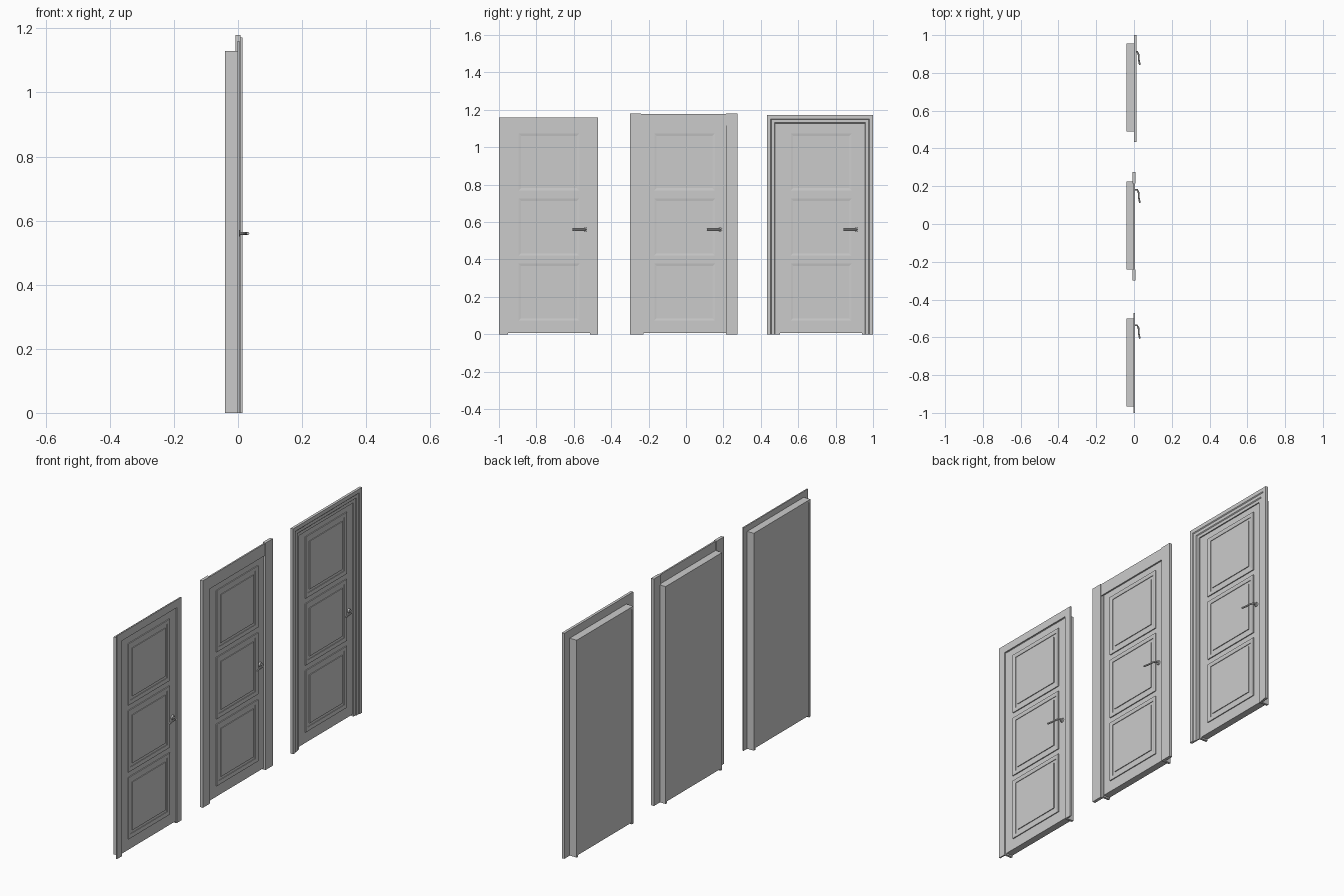
import bpy, bmesh
from math import pi
from mathutils import Matrix, Vector

if "Cube" in bpy.data.objects:
    bpy.data.objects.remove(bpy.data.objects["Cube"])

grey = bpy.data.materials.new("light grey")
grey.use_nodes = True
colour = (0.6, 0.6, 0.6, 1)
grey.diffuse_color = colour
grey.node_tree.nodes["Principled BSDF"].inputs["Base Color"].default_value = colour


def finish(bm, name, flip=False):
    """Turn a bmesh into a named object with consistent normals."""
    bmesh.ops.recalc_face_normals(bm, faces=bm.faces)
    if flip:
        bmesh.ops.reverse_faces(bm, faces=bm.faces)
    mesh = bpy.data.meshes.new(name)
    bm.to_mesh(mesh)
    bm.free()
    mesh.materials.append(grey)
    obj = bpy.data.objects.new(name, mesh)
    bpy.context.collection.objects.link(obj)
    return obj


def add_box(bm, low, high):
    low, high = Vector(low), Vector(high)
    place = Matrix.Translation((low + high) / 2) @ Matrix.Diagonal((*(high - low), 1))
    return bmesh.ops.create_cube(bm, size=1, matrix=place)["verts"]


def add_ring(bm, profile, y0, y1, z0, z1, closed=False):
    """Sweep an (outward, x) profile round an opening with mitred corners.
    When not closed, the bottom is left open like a door casing."""
    path = [(y0, z0, -1, -1 if closed else 0), (y0, z1, -1, 1),
            (y1, z1, 1, 1), (y1, z0, 1, -1 if closed else 0)]
    loops = [[bm.verts.new((x, y + sy * d, z + sz * d)) for d, x in profile]
             for y, z, sy, sz in path]
    n = len(profile)
    for a, b in zip(loops, loops[1:] + loops[:1] if closed else loops[1:]):
        for i in range(n):
            j = (i + 1) % n
            bm.faces.new((a[i], a[j], b[j], b[i]))
    if not closed:
        bm.faces.new(loops[0])
        bm.faces.new(loops[-1])


BACK, FACE = -0.04, 0.0
JAMB, TOP = 0.012, 1.13


def jamb_frame(label, y0, y1):
    bm = bmesh.new()
    profile = [(0, BACK), (0, FACE), (JAMB, FACE), (JAMB, BACK)]
    add_ring(bm, profile, y0 + JAMB, y1 - JAMB, 0, TOP - JAMB)
    finish(bm, label + "_jamb_frame")


def leaf(label, y0, y1):
    # Slab with a small gap at the floor
    bm = bmesh.new()
    add_box(bm, (BACK + 0.002, y0 + JAMB, 0.008),
            (FACE - 0.002, y1 - JAMB, TOP - JAMB))
    finish(bm, label + "_door_leaf")
    # Three panels, each a raised moulding round a raised field
    mid = (y0 + y1) / 2
    moulding = [(0, -0.003), (0, 0.001), (0.012, 0.003), (0.02, 0.003), (0.02, -0.003)]
    bm = bmesh.new()
    for i in range(3):
        low = 0.085 + 0.348 * i
        high = low + 0.28
        add_ring(bm, moulding, mid - 0.15, mid + 0.15, low, high, closed=True)
        add_box(bm, (-0.003, mid - 0.135, low + 0.015),
                (0.002, mid + 0.135, high - 0.015))
    finish(bm, label + "_door_panels")


def handle(label, y):
    z = 0.56
    # Round rose against the leaf
    bm = bmesh.new()
    bmesh.ops.create_cone(bm, cap_ends=True, segments=24, radius1=0.011, radius2=0.010,
                          depth=0.008,
                          matrix=Matrix.Translation((0.002, y, z)) @ Matrix.Rotation(pi / 2, 4, 'Y'))
    rose = finish(bm, label + "_handle_rose")
    # Bent lever as a bevelled curve
    curve = bpy.data.curves.new(label + "_handle_lever", 'CURVE')
    curve.dimensions = '3D'
    curve.bevel_depth = 0.0045
    curve.bevel_resolution = 2
    curve.use_fill_caps = True
    points = [(0, 0), (0.017, 0), (0.024, -0.014), (0.026, -0.045), (0.031, -0.07)]
    spline = curve.splines.new('POLY')
    spline.points.add(len(points) - 1)
    for p, (dx, dy) in zip(spline.points, points):
        p.co = (dx, y + dy, z, 1)
    curve.materials.append(grey)
    lever = bpy.data.objects.new(label + "_handle_lever", curve)
    bpy.context.collection.objects.link(lever)
    for obj in (rose, lever):
        bpy.ops.object.select_all(action='DESELECT')
        obj.select_set(True)
        bpy.context.view_layer.objects.active = obj
        if obj is lever:
            bpy.ops.object.convert(target='MESH')
        bpy.ops.object.shade_smooth_by_angle()


# Doors along y: frame start and handle position
for label, start, handle_y in (("flat", -0.965, -0.537),
                               ("butt", -0.24, 0.182),
                               ("stepped", 0.49, 0.912)):
    jamb_frame(label, start, start + 0.465)
    leaf(label, start, start + 0.465)
    handle(label, handle_y)

# Flat mitred casing
bm = bmesh.new()
add_ring(bm, [(0, -0.002), (0, 0.005), (0.04, 0.005), (0.04, -0.002)],
         -0.96, -0.51, 0, 1.12)
finish(bm, "flat_casing")

# Butt-jointed casing: full-height sides with a thinner head between (inward-facing shell)
bm = bmesh.new()
for y0, y1 in ((-0.30, -0.24), (0.215, 0.275)):
    add_box(bm, (-0.008, y0, 0), (0.008, y1, 1.18))
finish(bm, "butt_casing_sides", flip=True)
bm = bmesh.new()
add_box(bm, (-0.002, -0.24, 1.115), (0.006, 0.215, 1.178))
finish(bm, "butt_casing_head", flip=True)

# Stepped mitred casing
bm = bmesh.new()
steps = [(0, 0), (0, 0.006), (0.016, 0.006), (0.02, 0.010),
         (0.036, 0.010), (0.04, 0.014), (0.06, 0.014), (0.06, 0)]
add_ring(bm, steps, 0.493, 0.94, 0, 1.112)
finish(bm, "stepped_casing")
